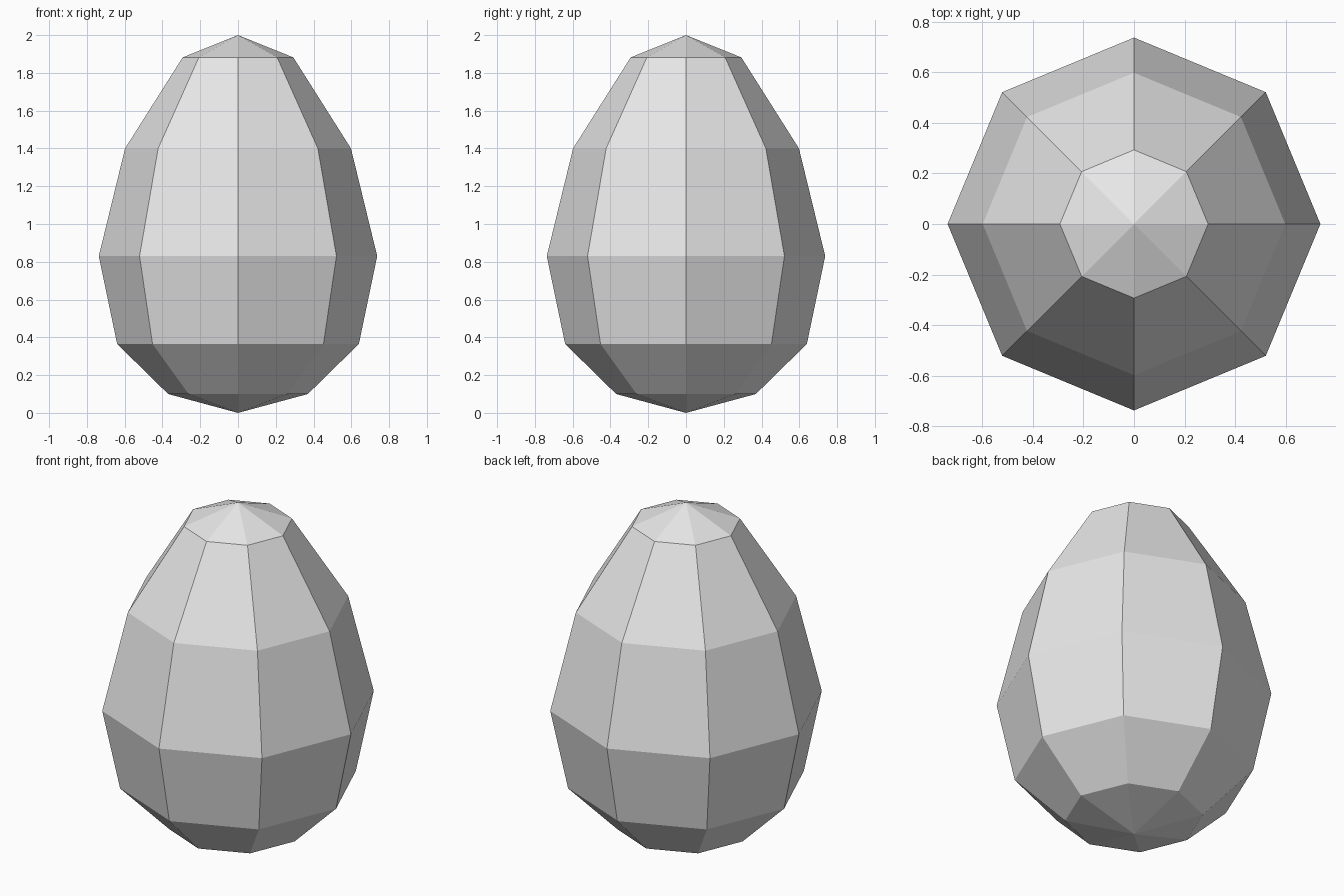
import bpy
import bmesh
from math import cos, sin, pi

cube = bpy.data.objects.get("Cube")
if cube:
    bpy.data.objects.remove(cube, do_unlink=True)

SIDES = 8
# Radius and height of each ring, bottom to top
RINGS = [(0.37, 0.10), (0.64, 0.365), (0.737, 0.83), (0.598, 1.40), (0.293, 1.882)]

# Plain light grey shell
grey = bpy.data.materials.new("light_grey")
grey.use_nodes = True
colour = (0.8, 0.8, 0.8, 1)
grey.diffuse_color = colour
grey.node_tree.nodes["Principled BSDF"].inputs["Base Color"].default_value = colour

# Faceted egg: stacked octagons closed by a shallow point at each end
bm = bmesh.new()
rings = [[bm.verts.new((r * cos(2 * pi * i / SIDES), r * sin(2 * pi * i / SIDES), z))
          for i in range(SIDES)] for r, z in RINGS]
bottom = bm.verts.new((0, 0, 0))
top = bm.verts.new((0, 0, 2))
for i in range(SIDES):
    j = (i + 1) % SIDES
    bm.faces.new((bottom, rings[0][j], rings[0][i]))
    bm.faces.new((top, rings[-1][i], rings[-1][j]))
    for low, high in zip(rings, rings[1:]):
        bm.faces.new((low[i], low[j], high[j], high[i]))
bmesh.ops.recalc_face_normals(bm, faces=bm.faces)

mesh = bpy.data.meshes.new("egg")
bm.to_mesh(mesh)
bm.free()
mesh.materials.append(grey)
egg = bpy.data.objects.new("egg", mesh)
bpy.context.collection.objects.link(egg)
